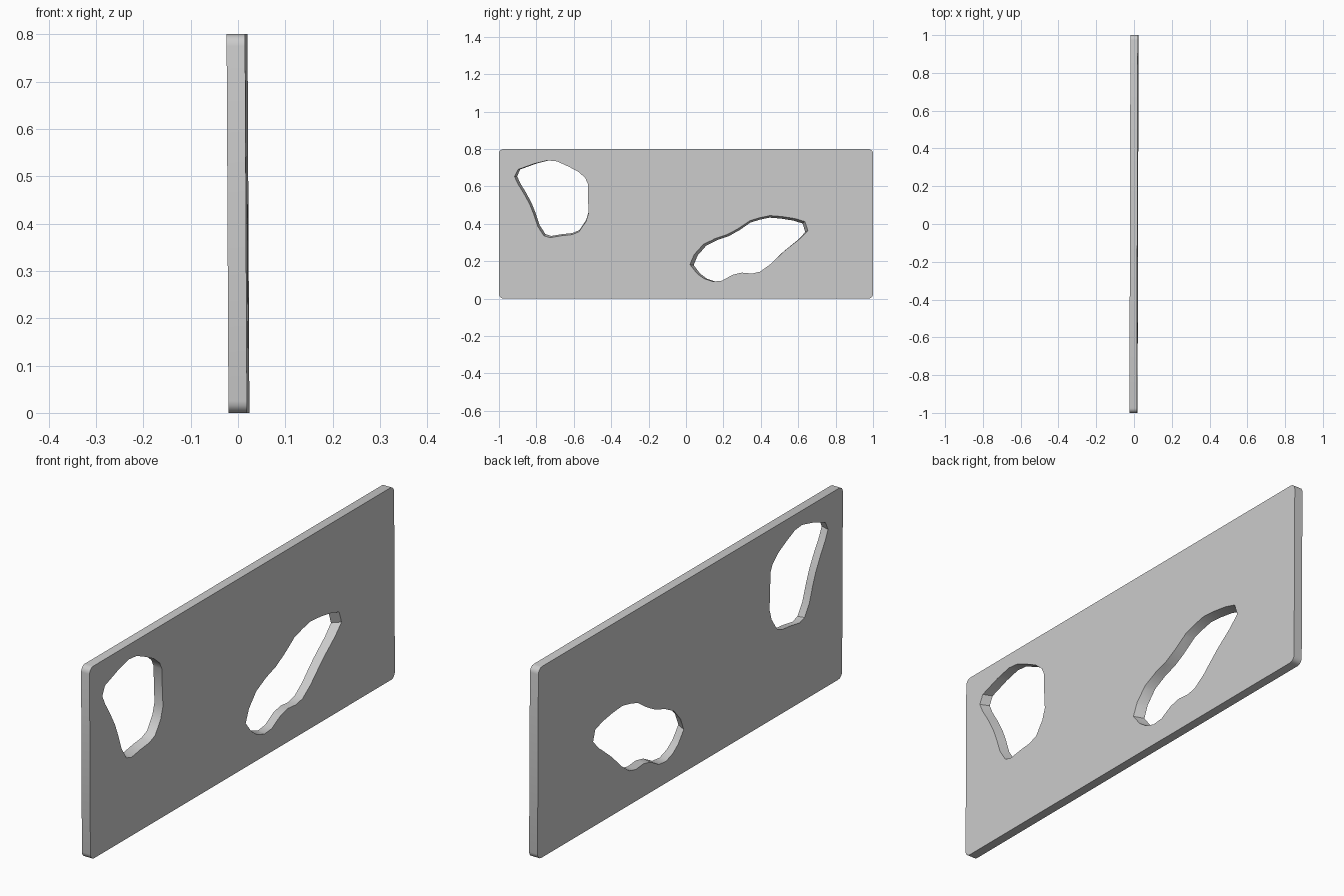
import bpy, bmesh, math

if "Cube" in bpy.data.objects:
    bpy.data.objects.remove(bpy.data.objects["Cube"])

HALF_T = 0.0195          # half thickness of the slab
W, H, R = 2.0, 0.8, 0.025  # width, height, corner radius


def loft(name, near, far, x0, x1):
    """Closed solid between two matching (y, z) outlines at x0 and x1."""
    bm = bmesh.new()
    a = [bm.verts.new((x0, y, z)) for y, z in near]
    b = [bm.verts.new((x1, y, z)) for y, z in far]
    n = len(a)
    bm.faces.new(a)
    bm.faces.new(b)
    for i in range(n):
        j = (i + 1) % n
        bm.faces.new((a[i], a[j], b[j], b[i]))
    bmesh.ops.recalc_face_normals(bm, faces=bm.faces[:])
    me = bpy.data.meshes.new(name)
    bm.to_mesh(me)
    bm.free()
    ob = bpy.data.objects.new(name, me)
    bpy.context.collection.objects.link(ob)
    return ob


# Slab with rounded corners
outline = []
for cy, cz, start in ((W/2 - R, H - R, 0), (-W/2 + R, H - R, 90),
                      (-W/2 + R, R, 180), (W/2 - R, R, 270)):
    for k in range(5):
        t = math.radians(start + k * 22.5)
        outline.append((cy + R * math.cos(t), cz + R * math.sin(t)))
panel = loft("panel", outline, outline, -HALF_T, HALF_T)

# Irregular openings: outline on the +x face, and the (dy, dz) inset of the -x face
upper_hole = [(-.917, .653), (-.899, .69), (-.81, .722), (-.74, .739), (-.69, .734),
              (-.63, .707), (-.578, .68), (-.54, .647), (-.525, .615), (-.524, .53),
              (-.52, .46), (-.535, .412), (-.572, .358), (-.61, .342), (-.668, .336),
              (-.727, .326), (-.76, .336), (-.792, .385), (-.814, .45), (-.835, .503),
              (-.867, .562), (-.90, .615)]
lower_hole = [(.021, .182), (.043, .235), (.091, .289), (.155, .321), (.219, .342),
              (.278, .374), (.342, .417), (.396, .433), (.449, .444), (.513, .439),
              (.583, .428), (.636, .412), (.652, .364), (.61, .321), (.529, .257),
              (.449, .182), (.396, .144), (.353, .134), (.299, .139), (.251, .128),
              (.193, .096), (.144, .091), (.096, .107), (.059, .134)]


def cut(points, left, right, low, high):
    """Cut a slightly tapering hole; edge insets are given per side."""
    ys, zs = zip(*points)
    y0, y1, z0, z1 = min(ys), max(ys), min(zs), max(zs)
    k = 0.04 / (2 * HALF_T)

    def inset(y, z, s):
        u, v = (y - y0) / (y1 - y0), (z - z0) / (z1 - z0)
        return (y + s * (left * (1 - u) - right * u),
                z + s * (low * (1 - v) - high * v))

    back = [inset(y, z, 0.5 + k) for y, z in points]
    front = [inset(y, z, 0.5 - k) for y, z in points]
    cutter = loft("cutter", back, front, -0.04, 0.04)
    cutter.hide_render = True
    mod = panel.modifiers.new("hole", 'BOOLEAN')
    mod.operation = 'DIFFERENCE'
    mod.solver = 'EXACT'
    mod.object = cutter
    bpy.context.view_layer.objects.active = panel
    bpy.ops.object.modifier_apply(modifier=mod.name)
    bpy.data.objects.remove(cutter)


cut(upper_hole, 0.014, 0.0, 0.009, 0.0)
cut(lower_hole, 0.02, 0.014, 0.0, 0.011)

# Very slight lean of the slab
for v in panel.data.vertices:
    v.co.x += 0.0026 * v.co.y - 0.005 * (v.co.z - H / 2)

bpy.ops.object.select_all(action='DESELECT')
panel.select_set(True)
bpy.context.view_layer.objects.active = panel
bpy.ops.object.shade_smooth_by_angle(angle=math.radians(35))
